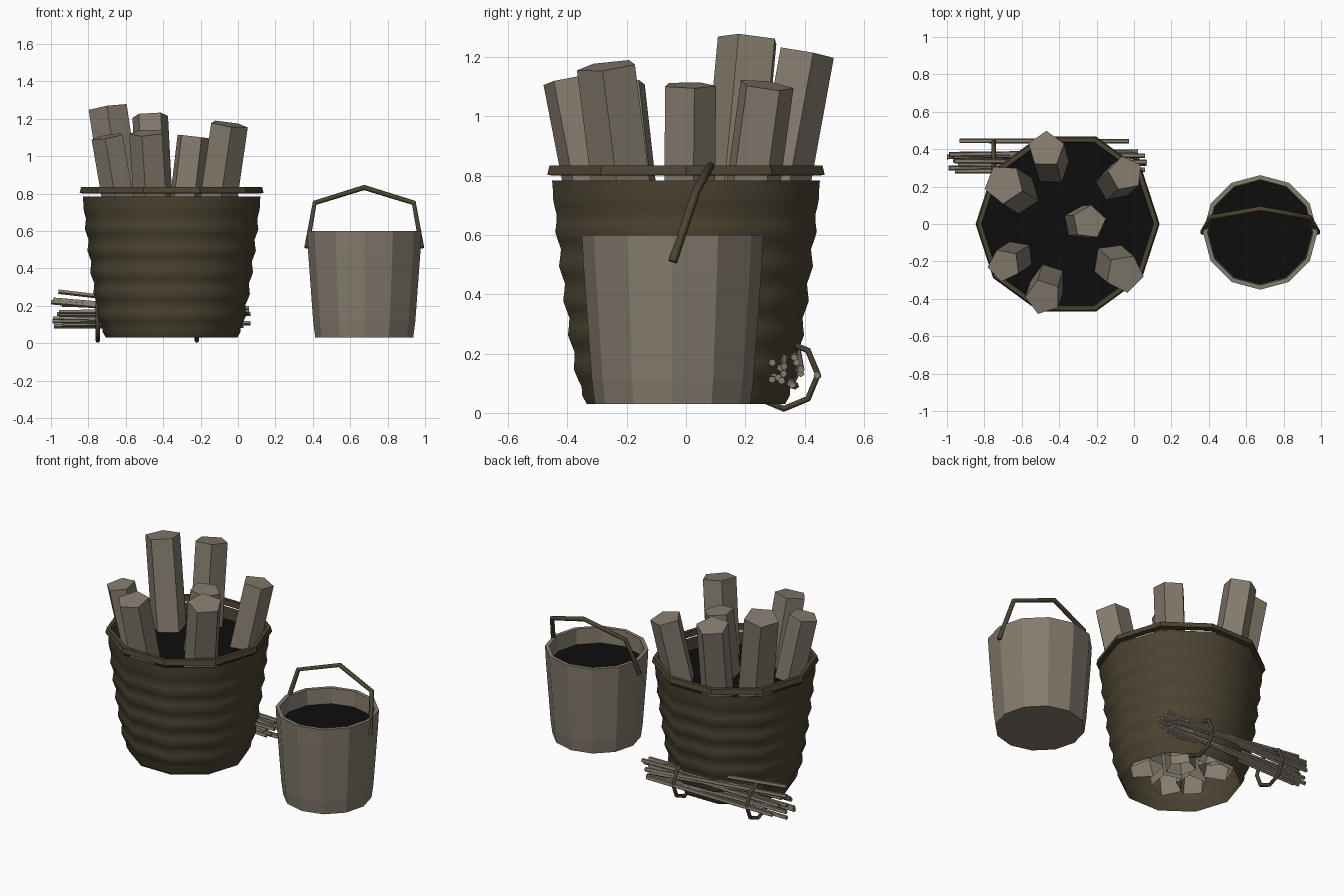
import bpy, bmesh, math, random
from mathutils import Vector

random.seed(4)
cube = bpy.data.objects.get("Cube")
if cube:
    bpy.data.objects.remove(cube, do_unlink=True)


def material(name, color):
    m = bpy.data.materials.new(name)
    m.use_nodes = True
    m.diffuse_color = (*color, 1)
    m.node_tree.nodes["Principled BSDF"].inputs["Base Color"].default_value = (*color, 1)
    return m


wood = material("weathered_wood", (0.235, 0.2, 0.155))
brown = material("dark_brown", (0.071, 0.056, 0.032))
black = material("black", (0.004, 0.004, 0.004))


def finish(name, bm, mat, smooth=None):
    mesh = bpy.data.meshes.new(name)
    bm.to_mesh(mesh)
    bm.free()
    mesh.materials.append(mat)
    obj = bpy.data.objects.new(name, mesh)
    bpy.context.collection.objects.link(obj)
    if smooth:
        bpy.ops.object.select_all(action='DESELECT')
        obj.select_set(True)
        bpy.context.view_layer.objects.active = obj
        bpy.ops.object.shade_smooth_by_angle(angle=math.radians(smooth))
    return obj


def bridge(bm, a, b):
    for i in range(len(a)):
        j = (i + 1) % len(a)
        bm.faces.new((a[i], a[j], b[j], b[i]))


def lathe(name, center, profile, sides, mat, closed=False, cap_start=False, smooth=None):
    """Turn (radius, height) points around a vertical axis."""
    bm = bmesh.new()
    angles = [math.tau * i / sides for i in range(sides)]
    rings = [[bm.verts.new((center[0] + r * math.cos(a), center[1] + r * math.sin(a), z))
              for a in angles] for r, z in profile]
    for a, b in zip(rings, rings[1:]):
        bridge(bm, a, b)
    if closed:
        bridge(bm, rings[-1], rings[0])
    if cap_start:
        bm.faces.new(rings[0][::-1])
    return finish(name, bm, mat, smooth)


def disc(name, center, radius, z, sides):
    bm = bmesh.new()
    bm.faces.new([bm.verts.new((center[0] + radius * math.cos(math.tau * i / sides),
                                center[1] + radius * math.sin(math.tau * i / sides), z))
                  for i in range(sides)])
    return finish(name, bm, black)


def prism(name, start, end, radius, sides, mat, turn=0.0, open_start=False):
    """Straight bar between two points."""
    start, end = Vector(start), Vector(end)
    axis = (end - start).normalized()
    side = Vector((0, 1, 0)) if abs(axis.y) < 0.7 else Vector((1, 0, 0))
    u = side.cross(axis).normalized()
    v = axis.cross(u)
    bm = bmesh.new()
    rings = [[bm.verts.new(p + radius * (u * math.cos(a) + v * math.sin(a)))
              for a in (turn + math.tau * i / sides for i in range(sides))] for p in (start, end)]
    bridge(bm, *rings)
    bm.faces.new(rings[1])
    if not open_start:
        bm.faces.new(rings[0][::-1])
    return finish(name, bm, mat)


def rod(name, points, radius, mat, cyclic=False):
    """Bent rod along a polyline."""
    curve = bpy.data.curves.new(name, 'CURVE')
    curve.dimensions = '3D'
    curve.bevel_depth = radius
    curve.bevel_resolution = 1
    curve.use_fill_caps = True
    spline = curve.splines.new('POLY')
    spline.points.add(len(points) - 1)
    for p, co in zip(spline.points, points):
        p.co = (*co, 1)
    spline.use_cyclic_u = cyclic
    curve.materials.append(mat)
    obj = bpy.data.objects.new(name, curve)
    bpy.context.collection.objects.link(obj)


# Woven basket: rippled wall, open underneath
basket = (-0.355, 0.0)
wall = [(0.352, 0.03)]
for i in range(1, 27):
    z = 0.03 + i * 0.029
    t = (z - 0.03) / 0.77
    ripple = 0.007 * math.sin(math.tau * z / 0.116) * min(1, 4 * (1 - t))
    wall.append((0.352 + 0.125 * t ** 0.62 + ripple, z))
lathe("basket_wall", basket, wall, 10, brown, smooth=60)
lathe("basket_rim", basket, [(0.455, 0.8), (0.492, 0.802), (0.484, 0.835), (0.46, 0.835)],
      10, brown, closed=True)
disc("basket_dark_inside", basket, 0.462, 0.71, 10)

# Logs fanning out of the basket: top x, y, z, radius, turn, lean
logs = [(-0.47, 0.40, 1.215, 0.1, 0.3, 0.5), (-0.695, 0.215, 1.26, 0.108, 0.9, 0.5),
        (-0.045, 0.27, 1.105, 0.095, 0.5, 0.5), (-0.24, 0.01, 1.105, 0.092, 0.2, 1.0),
        (-0.05, -0.265, 1.17, 0.105, 1.1, 0.5), (-0.485, -0.39, 1.125, 0.097, math.pi / 5, 0.5),
        (-0.695, -0.22, 1.105, 0.09, 0.75, 0.5)]
for n, (x, y, z, r, turn, lean) in enumerate(logs, 1):
    foot = (x + (basket[0] - x) * lean, y * (1 - lean), 0.12)
    prism(f"log_{n}", foot, (x, y, z), r, 5, wood, turn, open_start=True)

# Pail with staves, upper band and thick lip
pail = (0.675, -0.045)
lathe("pail_body", pail, [(0.262, 0.03), (0.273, 0.115), (0.3, 0.485), (0.306, 0.6),
                          (0.282, 0.6), (0.277, 0.48)], 12, wood, cap_start=True)
disc("pail_dark_inside", pail, 0.279, 0.5, 12)
half = [(-0.308, -0.045, 0.51), (-0.265, 0.035, 0.75)]
path = half + [(0, 0.082, 0.832)] + [(-x, y, z) for x, y, z in reversed(half)]
rod("pail_handle", [(pail[0] + x, y, z) for x, y, z in path], 0.0145, brown)

# Bundle of sticks behind the basket
for n in range(15):
    a, d = random.uniform(0, math.tau), 0.08 * math.sqrt(random.random())
    y, z = 0.36 + d * math.cos(a), 0.14 + 0.7 * d * math.sin(a)
    left, right = random.uniform(-1, -0.93), random.uniform(-0.03, 0.08)
    lift = random.uniform(-0.01, 0.02) + (0.07 if n % 5 == 0 else 0)
    if n == 0:
        left = -1.0
    prism(f"stick_{n + 1}", (left, y + random.uniform(-0.02, 0.02), z + lift),
          (right, y + random.uniform(-0.03, 0.03), z - lift * 0.4), 0.013, 5, wood)

# Ties around the bundle
for name, x in (("left_end_tie", -0.22), ("right_end_tie", -0.75)):
    rod(name, [(x, 0.33 + 0.115 * math.cos(k * math.pi / 4), 0.129 + 0.115 * math.sin(k * math.pi / 4))
               for k in range(8)], 0.012, brown, cyclic=True)
